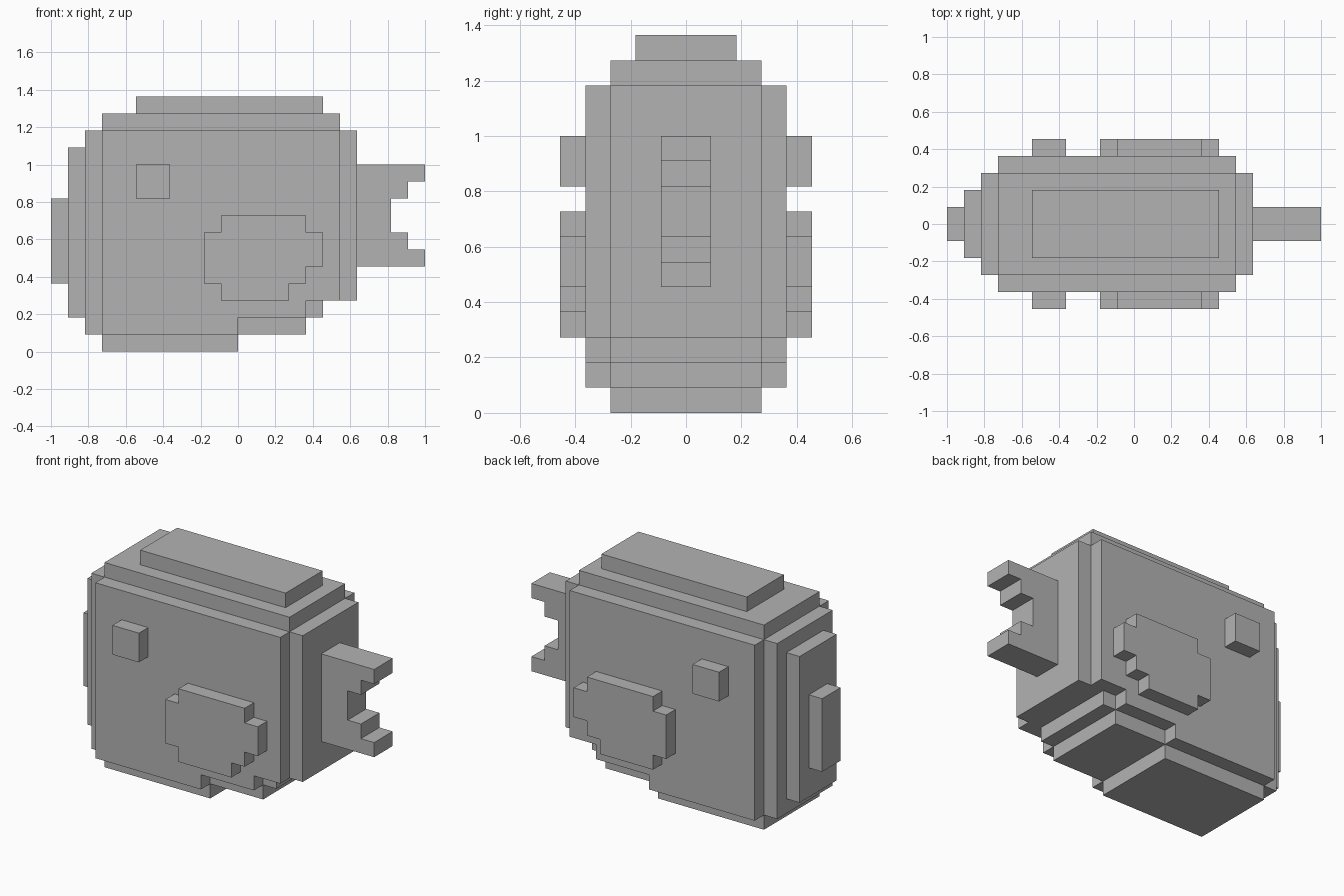
import bpy
import bmesh
from mathutils import Vector

cube = bpy.data.objects.get("Cube")
if cube:
    bpy.data.objects.remove(cube, do_unlink=True)

U = 1 / 11  # edge length of one block

grey = bpy.data.materials.new("plain grey")
grey.use_nodes = True
grey.diffuse_color = (0.45, 0.45, 0.45, 1)
grey.node_tree.nodes["Principled BSDF"].inputs["Base Color"].default_value = grey.diffuse_color


def box(x, y, z):
    """All block cells inside the given ranges."""
    return {(i, j, k) for i in range(*x) for j in range(*y) for k in range(*z)}


def slab(y, *rects):
    """Flat shape of one thickness, joined from (x range, z range) rectangles."""
    return set().union(*(box(x, y, z) for x, z in rects))


parts = {}

# Body: rounded block with stepped shells and a stepped underside
parts["body"] = (
    slab((-4, 4), ((-8, 0), (1, 13)), ((0, 4), (2, 13)), ((4, 6), (3, 13)))
    | slab((-3, 3), ((-9, 4), (1, 13)), ((4, 5), (2, 13)), ((5, 7), (3, 13)))
    | box((-8, 0), (-3, 3), (0, 1))
)

# Stepped back ridge and snout
parts["back_ridge"] = box((-8, 6), (-3, 3), (13, 14)) | box((-6, 5), (-2, 2), (14, 15))
parts["snout"] = box((-10, -9), (-2, 2), (2, 12))
parts["mouth"] = box((-11, -10), (-1, 1), (4, 9))

# Forked tail
tail = slab((-1, 1), ((7, 9), (5, 11)))
for low, high in ((5, 6), (10, 9)):
    tail |= slab((-1, 1), ((9, 11), (low, low + 1)), ((9, 10), (high, high + 1)))
parts["tail"] = tail

# Eyes and side fins on both flanks
for side, y in (("front", (-5, -4)), ("rear", (4, 5))):
    parts[side + "_eye"] = slab(y, ((-6, -4), (9, 11)))
    parts[side + "_fin"] = slab(
        y, ((-1, 3), (3, 8)), ((-2, -1), (4, 7)), ((3, 4), (4, 8)), ((4, 5), (5, 7))
    )

solid = set().union(*parts.values())


def build(name, cells):
    """Skin the outside of the cells and merge the flat faces."""
    bm = bmesh.new()
    for cell in cells:
        centre = Vector(cell) + Vector((0.5, 0.5, 0.5))
        for axis in range(3):
            for sign in (-1, 1):
                n, a = Vector(), Vector()
                n[axis] = sign
                a[(axis + 1) % 3] = 1
                if tuple(int(v) for v in Vector(cell) + n) in solid:
                    continue
                b = n.cross(a)
                corners = (-a - b, a - b, a + b, b - a)
                bm.faces.new([bm.verts.new((centre + (n + c) / 2) * U) for c in corners])
    bmesh.ops.remove_doubles(bm, verts=bm.verts, dist=U / 100)
    bmesh.ops.dissolve_limit(bm, angle_limit=0.01, verts=bm.verts, edges=bm.edges)
    mesh = bpy.data.meshes.new(name)
    bm.to_mesh(mesh)
    bm.free()
    mesh.materials.append(grey)
    bpy.context.scene.collection.objects.link(bpy.data.objects.new(name, mesh))


for name, cells in parts.items():
    build(name, cells)
